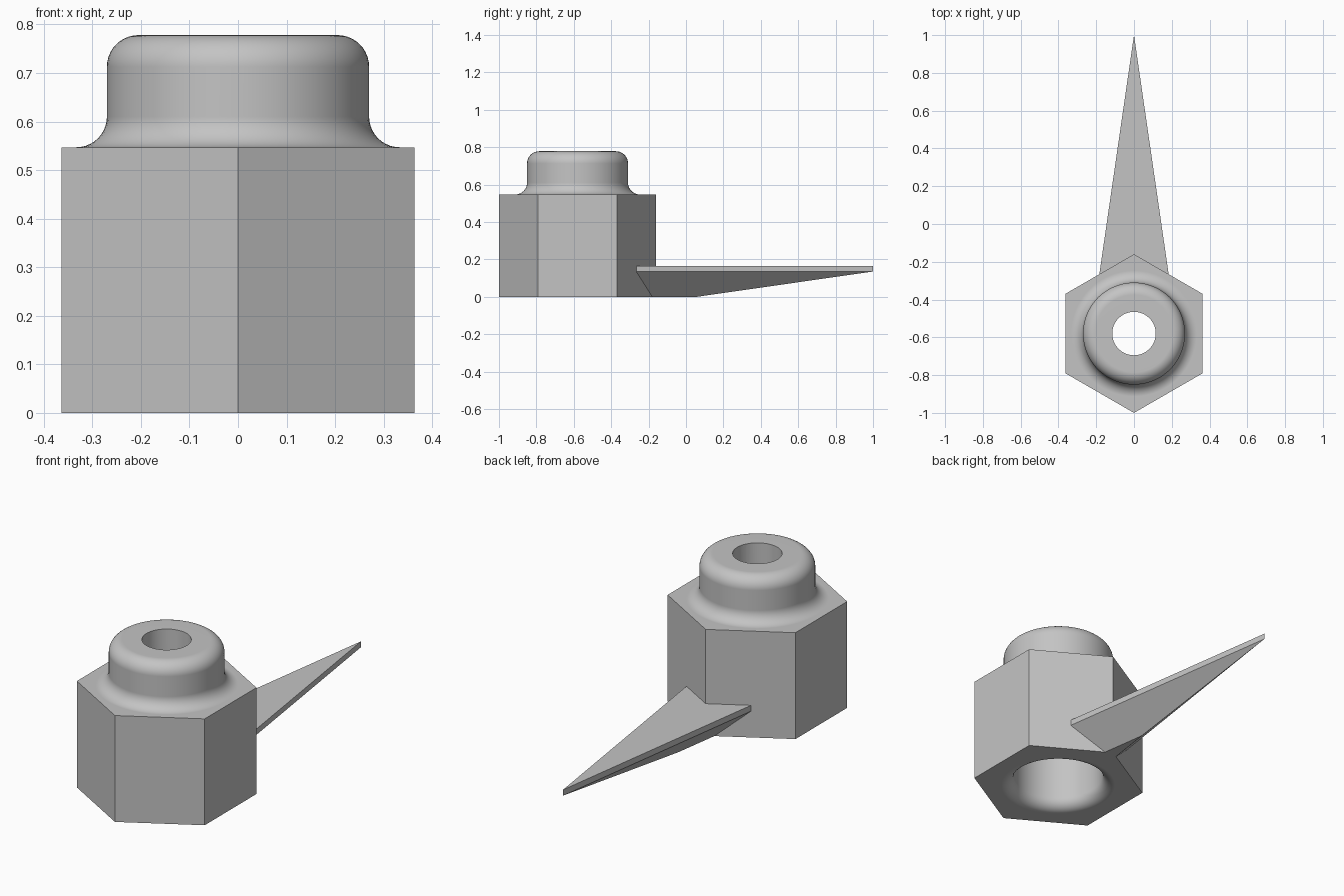
import bpy
import bmesh
from math import pi, sin, cos, radians

if "Cube" in bpy.data.objects:
    bpy.data.objects.remove(bpy.data.objects["Cube"], do_unlink=True)

CENTRE_Y = -0.58
BODY_TOP = 0.547
CAP_TOP = 0.778

grey = bpy.data.materials.new("plain grey")
grey.use_nodes = True
colour = (0.55, 0.55, 0.55, 1)
grey.diffuse_color = colour
grey.node_tree.nodes["Principled BSDF"].inputs["Base Color"].default_value = colour


def to_object(name, bm):
    bmesh.ops.recalc_face_normals(bm, faces=bm.faces)
    mesh = bpy.data.meshes.new(name)
    bm.to_mesh(mesh)
    bm.free()
    mesh.materials.append(grey)
    obj = bpy.data.objects.new(name, mesh)
    bpy.context.collection.objects.link(obj)
    return obj


def arc(r, z, radius, start, end, steps=10):
    """Quarter-round profile points about (r, z), angles in degrees."""
    angles = [radians(start + (end - start) * i / steps) for i in range(steps + 1)]
    return [(r + radius * cos(a), z + radius * sin(a)) for a in angles]


def lathe(name, profile, segments=80):
    """Solid of revolution; the profile starts and ends on the axis."""
    bm = bmesh.new()
    verts = [bm.verts.new((r, 0, z)) for r, z in profile]
    edges = [bm.edges.new(pair) for pair in zip(verts, verts[1:])]
    bmesh.ops.spin(bm, geom=verts + edges, cent=(0, 0, 0), axis=(0, 0, 1),
                   angle=2 * pi, steps=segments, use_duplicate=False)
    bmesh.ops.remove_doubles(bm, verts=bm.verts, dist=0.0001)
    bmesh.ops.translate(bm, verts=bm.verts, vec=(0, CENTRE_Y, 0))
    return to_object(name, bm)


def combine(target, other, operation):
    mod = target.modifiers.new(operation, "BOOLEAN")
    mod.operation = operation
    mod.solver = "EXACT"
    mod.object = other
    bpy.context.view_layer.objects.active = target
    bpy.ops.object.modifier_apply(modifier=mod.name)
    bpy.data.objects.remove(other, do_unlink=True)


# Hexagonal body with a corner facing the front
bm = bmesh.new()
ring = [bm.verts.new((0.42 * sin(i * pi / 3), CENTRE_Y + 0.42 * cos(i * pi / 3), 0))
        for i in range(6)]
base = bm.faces.new(ring)
top = bmesh.ops.extrude_face_region(bm, geom=[base], use_keep_orig=True)
bmesh.ops.translate(bm, vec=(0, 0, BODY_TOP),
                    verts=[g for g in top["geom"] if isinstance(g, bmesh.types.BMVert)])
knob = to_object("knob_with_pointer", bm)

# Round cap: flared foot and rounded shoulder
cap = lathe("cap", [(0, 0.4), (0.33, 0.4)]
            + arc(0.333, BODY_TOP + 0.063, 0.063, 270, 180)
            + arc(0.205, CAP_TOP - 0.065, 0.065, 0, 90)
            + [(0, CAP_TOP)])

# Pointer: thin blade over a keel that is cut flat at the ground
back, blade_low, blade_top = -0.29, 0.135, 0.165
half = 0.145 * (1 - back)
bm = bmesh.new()
for side in (-1, 1):
    for x, z in ((half, blade_top), (half, blade_low), (0.051, 0)):
        bm.verts.new((side * x, back, z))
for y, z in ((1, blade_top), (1, blade_low), (0.06, 0)):
    bm.verts.new((0, y, z))
bmesh.ops.convex_hull(bm, input=bm.verts)
bmesh.ops.dissolve_limit(bm, angle_limit=0.01, verts=bm.verts, edges=bm.edges)
pointer = to_object("pointer", bm)

# Stepped bore: wide socket with a flared mouth, narrow hole through the cap
bore = lathe("bore", [(0, -0.1), (0.28, -0.1)]
             + arc(0.28, 0.06, 0.06, 270, 180)
             + [(0.22, 0.55), (0.115, 0.55), (0.115, 0.9), (0, 0.9)])

combine(knob, cap, "UNION")
combine(knob, pointer, "UNION")
combine(knob, bore, "DIFFERENCE")

# Smooth rounds, crisp flats
for obj in bpy.context.selected_objects:
    obj.select_set(False)
knob.select_set(True)
bpy.context.view_layer.objects.active = knob
bpy.ops.object.shade_smooth_by_angle(angle=radians(25))
weighted = knob.modifiers.new("flat_normals", "WEIGHTED_NORMAL")
weighted.keep_sharp = True
